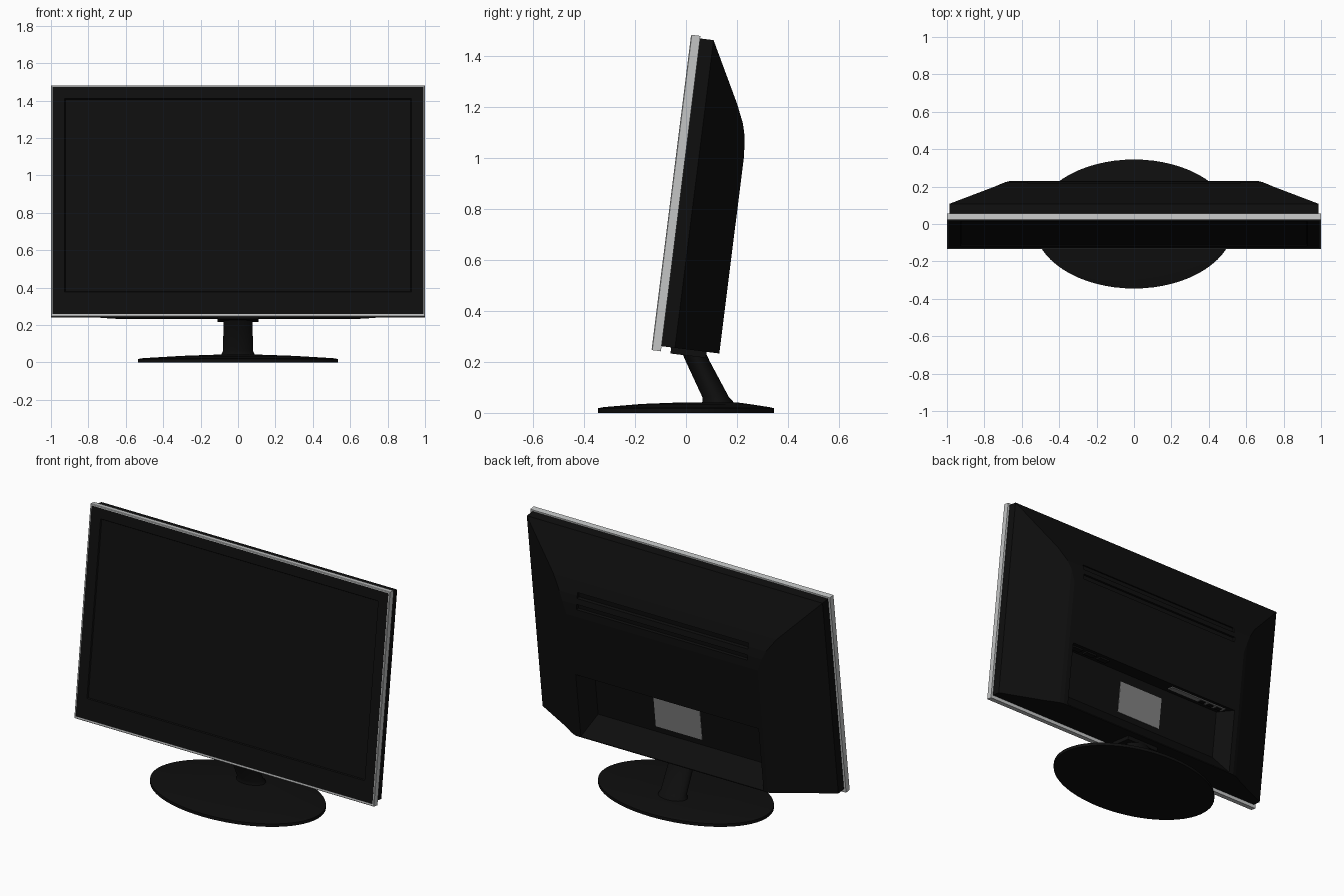
import bpy, bmesh, math
from mathutils import Matrix

if "Cube" in bpy.data.objects:
    bpy.data.objects.remove(bpy.data.objects["Cube"])


def material(name, rgb, rough=0.6):
    m = bpy.data.materials.new(name)
    m.use_nodes = True
    m.diffuse_color = (*rgb, 1)
    node = m.node_tree.nodes["Principled BSDF"]
    node.inputs["Base Color"].default_value = (*rgb, 1)
    node.inputs["Roughness"].default_value = rough
    return m


BLACK = material("black plastic", (0.0045, 0.0045, 0.0045))
SILVER = material("silver trim", (0.55, 0.56, 0.56))
GREY = material("grey label", (0.22, 0.22, 0.22))

# Screen frame: local x across, y into the depth, z up the leaning panel
TILT = Matrix.Translation((0, -0.135, 0.246)) @ Matrix.Rotation(math.radians(-7.15), 4, "X")


def loft(name, rings, mat, matrix=Matrix(), cap_end=True, smooth=False):
    """Skin a list of point rings with quads and cap the ends."""
    bm = bmesh.new()
    loops = [[bm.verts.new(p) for p in ring] for ring in rings]
    n = len(loops[0])
    for a, b in zip(loops, loops[1:]):
        for i in range(n):
            j = (i + 1) % n
            bm.faces.new((a[i], a[j], b[j], b[i]))
    bm.faces.new(loops[0])
    if cap_end:
        bm.faces.new(loops[-1])
    bmesh.ops.recalc_face_normals(bm, faces=bm.faces)
    mesh = bpy.data.meshes.new(name)
    bm.to_mesh(mesh)
    bm.free()
    mesh.materials.append(mat)
    obj = bpy.data.objects.new(name, mesh)
    bpy.context.collection.objects.link(obj)
    obj.matrix_world = matrix
    if smooth:
        bpy.ops.object.select_all(action="DESELECT")
        obj.select_set(True)
        bpy.context.view_layer.objects.active = obj
        bpy.ops.object.shade_smooth_by_angle(angle=math.radians(35))
    return obj


def rect(depth, half, low, high, mid=0):
    return [(mid - half, depth, low), (mid + half, depth, low),
            (mid + half, depth, high), (mid - half, depth, high)]


def ellipse(rx, ry, z, y=0, n=64):
    return [(rx * math.cos(2 * math.pi * i / n), y + ry * math.sin(2 * math.pi * i / n), z)
            for i in range(n)]


def panel_box(name, mat, mid, half, low, high, front, back):
    return loft(name, [rect(front, half, low, high, mid), rect(back, half, low, high, mid)],
                mat, TILT)


def cut(target, cutter):
    mod = target.modifiers.new("cut", "BOOLEAN")
    mod.operation = "DIFFERENCE"
    mod.solver = "EXACT"
    mod.object = cutter
    bpy.context.view_layer.objects.active = target
    bpy.ops.object.modifier_apply(modifier=mod.name)
    bpy.data.objects.remove(cutter)


# Silver frame around the front, then the black face with its sunken display
W, H = 1.0, 1.245
loft("silver_frame", [
    rect(0.037, W, 0, H),
    rect(0.003, W, 0, H),
    rect(0, W - 0.003, 0.003, H - 0.003),
    rect(0, W - 0.009, 0.013, H - 0.009),
    rect(0.01, W - 0.009, 0.013, H - 0.009)], SILVER, TILT)
loft("front_panel", [
    rect(0.03, W - 0.008, 0.012, H - 0.008),
    rect(0.002, W - 0.008, 0.012, H - 0.008),
    rect(0.002, 0.927, 0.132, 1.175),
    rect(0.009, 0.923, 0.136, 1.171)], BLACK, TILT)

# Rear housing: depth, half width and top height shrink towards the back
shell = [(0.034, 0.987, 1.235), (0.09, 0.987, 1.235), (0.212, 0.745, 1.0),
         (0.245, 0.69, 0.925), (0.258, 0.665, 0.874), (0.265, 0.64, 0.8)]
housing = loft("rear_housing", [rect(d, w, 0.02, t) for d, w, t in shell], BLACK, TILT)

# Connector bay with a sloping lower ledge, and two long vent slots
cut(housing, loft("bay_cutter", [rect(0.165, 0.555, 0.13, 0.42),
                                 rect(0.265, 0.61, 0.025, 0.42),
                                 rect(0.3, 0.63, -0.012, 0.42)], BLACK, TILT))
for z, floor in ((0.86, 0.242), (0.925, 0.228)):
    cut(housing, panel_box("slot_cutter", BLACK, 0, 0.57, z - 0.016, z + 0.016, floor, 0.3))

# Rating label on the bay floor
panel_box("rear_label", GREY, 0.01, 0.155, 0.165, 0.36, 0.16, 0.168)

# Connector strip and sockets under the bay roof
panel_box("connector_strip", GREY, -0.36, 0.2, 0.414, 0.422, 0.2, 0.242)
for x in (-0.4, -0.46, -0.52):
    panel_box("socket", BLACK, x, 0.018, 0.408, 0.42, 0.208, 0.234)
for x in (0.35, 0.45, 0.55):
    panel_box("power_socket", BLACK, x, 0.035, 0.41, 0.422, 0.2, 0.24)

# Hinge plate under the housing
panel_box("hinge_plate", BLACK, 0, 0.11, -0.004, 0.03, 0.075, 0.215)

# Leaning neck with a flared foot
loft("neck", [
    ellipse(0.09, 0.062, 0.036, 0.125),
    ellipse(0.088, 0.06, 0.046, 0.124),
    ellipse(0.08, 0.052, 0.062, 0.116),
    ellipse(0.078, 0.047, 0.2, 0.047),
    ellipse(0.078, 0.046, 0.255, 0.022)], BLACK, smooth=True)

# Shallow domed oval base
loft("base", [
    ellipse(0.535, 0.345, 0),
    ellipse(0.535, 0.345, 0.018),
    ellipse(0.51, 0.325, 0.0225, 0.002),
    ellipse(0.3, 0.21, 0.035, 0.035),
    ellipse(0.13, 0.11, 0.041, 0.09)], BLACK, smooth=True)
